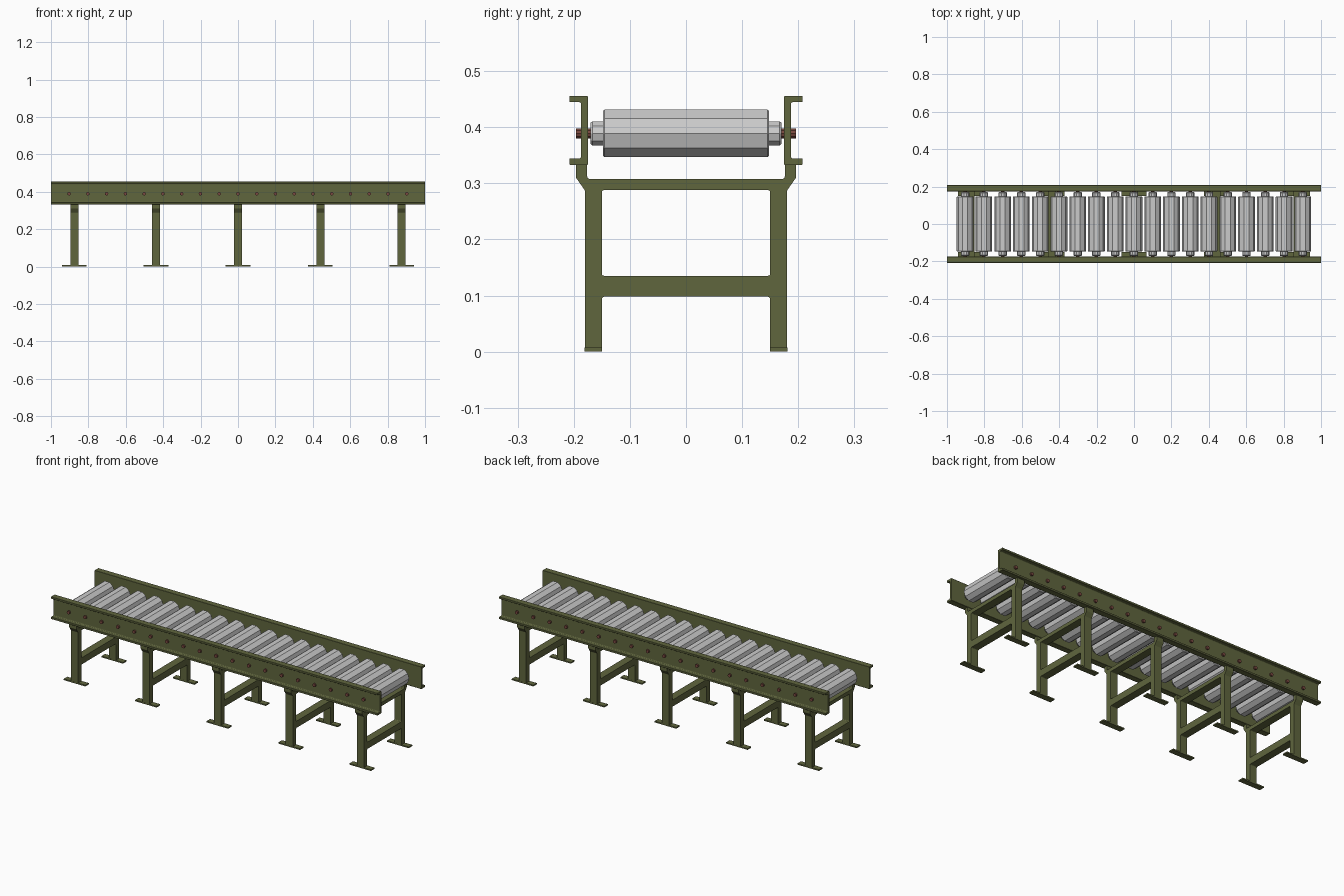
import bpy, bmesh
from math import pi, cos, sin
from mathutils import Vector, Matrix

if "Cube" in bpy.data.objects:
    bpy.data.objects.remove(bpy.data.objects["Cube"])


def material(name, rgb):
    m = bpy.data.materials.new(name)
    m.diffuse_color = (*rgb, 1)
    m.use_nodes = True
    m.node_tree.nodes["Principled BSDF"].inputs["Base Color"].default_value = m.diffuse_color
    return m


OLIVE = material("olive_paint", (0.117, 0.133, 0.048))
BROWN = material("brown_steel", (0.19, 0.065, 0.05))


def add(name, mesh, loc=(0, 0, 0)):
    ob = bpy.data.objects.new(name, mesh)
    ob.location = loc
    bpy.context.collection.objects.link(ob)
    return ob


def rounded(pts, radii):
    """Round each corner of a closed outline; radii maps index -> radius."""
    out, n = [], len(pts)
    for i, p in enumerate(pts):
        p, r = Vector(p), radii.get(i, 0.001)
        a = p + (Vector(pts[i - 1]) - p).normalized() * r
        b = p + (Vector(pts[(i + 1) % n]) - p).normalized() * r
        steps = (0, 0.33, 0.67, 1) if r > 0.002 else (0, 1)
        for t in steps:
            out.append(a * (1 - t) ** 2 + p * 2 * t * (1 - t) + b * t * t)
    return out


def extruded(name, outlines, half, mat):
    """Filled y-z outlines (inner ones cut holes), extruded along x."""
    cu = bpy.data.curves.new(name, 'CURVE')
    cu.dimensions, cu.fill_mode, cu.extrude = '2D', 'BOTH', half
    for pts in outlines:
        s = cu.splines.new('POLY')
        s.points.add(len(pts) - 1)
        for sp, p in zip(s.points, pts):
            sp.co = (p[0], p[1], 0, 1)
        s.use_cyclic_u = True
    tmp = add(name + "_tmp", cu)
    bpy.context.view_layer.update()
    dg = bpy.context.evaluated_depsgraph_get()
    me = bpy.data.meshes.new_from_object(tmp.evaluated_get(dg))
    bpy.data.objects.remove(tmp)
    me.transform(Matrix(((0, 0, 1, 0), (1, 0, 0, 0), (0, 1, 0, 0), (0, 0, 0, 1))))
    bm = bmesh.new()
    bm.from_mesh(me)
    bmesh.ops.remove_doubles(bm, verts=bm.verts, dist=1e-5)
    bmesh.ops.recalc_face_normals(bm, faces=bm.faces)
    for f in bm.faces:
        f.smooth = False
    bm.to_mesh(me)
    bm.free()
    me.materials.clear()
    me.materials.append(mat)
    return me


def lathe(name, half_profile, sides=10, mat=None):
    """Faceted turned part along y, mirrored about y = 0."""
    prof = [(-y, r) for y, r in reversed(half_profile)] + half_profile
    bm = bmesh.new()
    rings = [[bm.verts.new((r * cos(2 * pi * k / sides), y, r * sin(2 * pi * k / sides)))
              for k in range(sides)] for y, r in prof]
    for a, b in zip(rings, rings[1:]):
        for k in range(sides):
            j = (k + 1) % sides
            bm.faces.new((a[k], a[j], b[j], b[k]))
    bm.faces.new(rings[0])
    bm.faces.new(rings[-1])
    bmesh.ops.recalc_face_normals(bm, faces=bm.faces)
    me = bpy.data.meshes.new(name)
    bm.to_mesh(me)
    bm.free()
    if mat:
        me.materials.append(mat)
    return me


# Side rails: outward-facing C channels
for side, label in ((-1, "front"), (1, "back")):
    c = [(0.175, 0.333), (0.208, 0.333), (0.208, 0.344), (0.187, 0.344),
         (0.187, 0.445), (0.208, 0.445), (0.208, 0.456), (0.175, 0.456)]
    c = rounded(c, {3: 0.005, 4: 0.005})
    add(label + "_rail", extruded(label + "_rail", [[(side * y, z) for y, z in c]], 1.0, OLIVE))

# Leg frames with flared heads, two cross bars and foot plates
half = [(0.15, 0.0), (0.18, 0.0), (0.18, 0.287), (0.196, 0.31),
        (0.196, 0.333), (0.176, 0.333), (0.176, 0.308)]
outer = half + [(-y, z) for y, z in reversed(half)] + [(-0.15, 0.098), (0.15, 0.098)]
outer = rounded(outer, {6: 0.004, 7: 0.004, 14: 0.005, 15: 0.005})
hole = rounded([(-0.15, 0.135), (0.15, 0.135), (0.15, 0.288), (-0.15, 0.288)],
               {i: 0.005 for i in range(4)})
frame = extruded("leg_frame", [outer, hole], 0.0215, OLIVE)
foot = extruded("foot_plate", [[(-0.0155, 0), (0.0155, 0), (0.0155, 0.007), (-0.0155, 0.007)]],
                0.066, OLIVE)
for x in (-0.875, -0.438, 0, 0.44, 0.875):
    add("leg_frame", frame, (x, 0, 0))
    for y in (-0.165, 0.165):
        add("foot_plate", foot, (x, y, 0))

# Rollers with end hubs, and the axles through the rails
roller = lathe("roller", [(0.145, 0.0447), (0.148, 0.042), (0.148, 0.0225),
                          (0.167, 0.0225), (0.17, 0.020)])
axle = lathe("axle", [(0.196, 0.0093)], mat=BROWN)
for i in range(19):
    x = -0.903 + i * 0.1003
    add("roller", roller, (x, 0, 0.389))
    add("axle", axle, (x, 0, 0.389))
